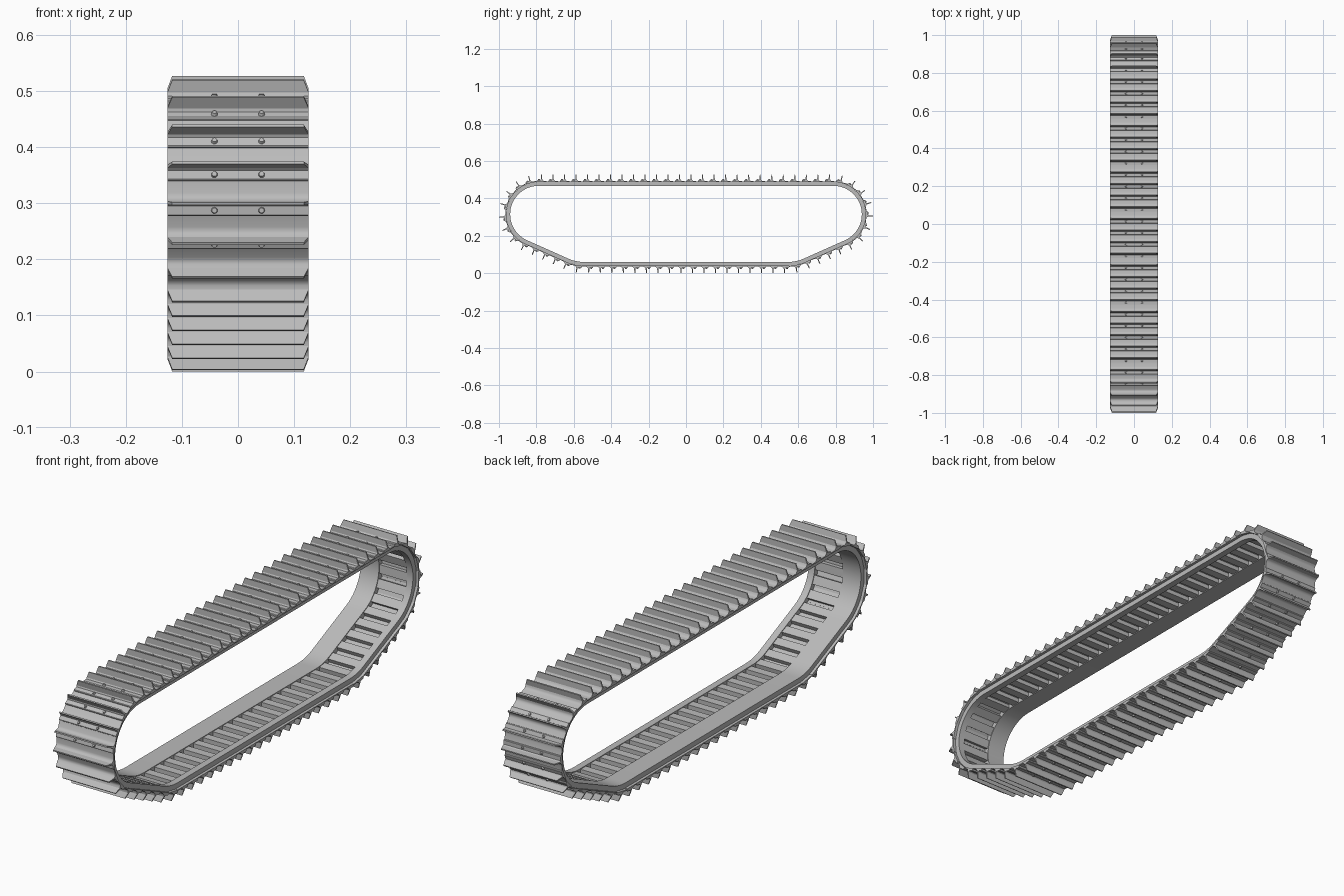
import bpy, bmesh, math
from mathutils import Vector, Matrix

if "Cube" in bpy.data.objects:
    bpy.data.objects.remove(bpy.data.objects["Cube"])

steel = bpy.data.materials.new("track grey")
steel.diffuse_color = (0.5, 0.5, 0.5, 1)
steel.use_nodes = True
steel.node_tree.nodes["Principled BSDF"].inputs["Base Color"].default_value = steel.diffuse_color

# Closed track line in the y-z plane: two end arcs joined by straights
CY, CZ, R = 0.788, 0.315, 0.177
TOP, BOT = CZ + R, 0.035
SLOPE = math.radians(24)
tan_y = CY + R * math.sin(SLOPE)
tan_z = CZ - R * math.cos(SLOPE)
corner_y = tan_y - (tan_z - BOT) / math.tan(SLOPE)

half = []                      # front half, from top centre down to bottom centre
half.append((0.0, TOP))
N_ARC = 28
for i in range(N_ARC + 1):
    a = math.pi / 2 + (math.pi - SLOPE) * i / N_ARC
    half.append((-CY + R * math.cos(a), CZ + R * math.sin(a)))
# softened lower corner
c = Vector((-corner_y, BOT))
d_in = Vector((-math.cos(SLOPE), math.sin(SLOPE))) * 0.05
d_out = Vector((0.05, 0))
for i in range(7):
    t = i / 6
    half.append(tuple((c + d_in) * (1 - t) ** 2 + c * 2 * t * (1 - t) + (c + d_out) * t * t))
half.append((0.0, BOT))
path = [Vector(p) for p in half] + [Vector((-p[0], p[1])) for p in half[-2:0:-1]]
n = len(path)
seg = [(path[(i + 1) % n] - path[i]).length for i in range(n)]
LENGTH = sum(seg)
COUNT = 70
PITCH = LENGTH / COUNT


def frame(s):
    """Matrix at distance s: local x across, y along travel, z outward."""
    s %= LENGTH
    i = 0
    while i < n - 1 and s > seg[i]:
        s -= seg[i]
        i += 1

    def tangent(k):
        return (path[(k + 1) % n] - path[k - 1]).normalized()
    f = s / seg[i]
    p = path[i].lerp(path[(i + 1) % n], f)
    if seg[i] > 0.1:           # long straights keep their own direction
        t = (path[(i + 1) % n] - path[i]).normalized()
    else:
        t = tangent(i).lerp(tangent((i + 1) % n), f).normalized()
    return Matrix(((1, 0, 0, 0),
                   (0, t.x, t.y, p.x),
                   (0, t.y, -t.x, p.y),
                   (0, 0, 0, 1)))


def prism(bm, prof, mat, x0, x1, width=None):
    """Extrude an (along, outward) profile across the track."""
    rows = []
    for side, x in ((0, x0), (1, x1)):
        rows.append([bm.verts.new(mat @ Vector((x + (width(q[1]) if width else 0) * (1 if side == 0 else -1),
                                                q[0], q[1]))) for q in prof])
    k = len(prof)
    for i in range(k):
        j = (i + 1) % k
        bm.faces.new((rows[0][i], rows[0][j], rows[1][j], rows[1][i]))
    bm.faces.new(rows[0][::-1])
    bm.faces.new(rows[1])


def finish(name, bm, angle=30):
    bmesh.ops.recalc_face_normals(bm, faces=bm.faces)
    me = bpy.data.meshes.new(name)
    bm.to_mesh(me)
    bm.free()
    me.materials.append(steel)
    ob = bpy.data.objects.new(name, me)
    bpy.context.collection.objects.link(ob)
    bpy.ops.object.select_all(action='DESELECT')
    ob.select_set(True)
    bpy.context.view_layer.objects.active = ob
    bpy.ops.object.shade_smooth_by_angle(angle=math.radians(angle))
    return ob


frames = [frame((i + 0.5) * PITCH) for i in range(COUNT)]

# Shoe plates: thin tail, fillet up to the cleat, raised strip in front
plate = [(-0.035, -0.005), (-0.035, -0.001), (-0.014, 0.0), (-0.007, 0.002), (-0.003, 0.006),
         (0, 0.012), (0.006, 0.012), (0.009, 0.007), (0.025, 0.006), (0.027, 0.004), (0.027, -0.005)]
bm = bmesh.new()
for m in frames:
    prism(bm, plate, m, -0.126, 0.126)
finish("shoe_plates", bm)

# Cleats with tapered ends
cleat = [(0, 0.012), (0.0005, 0.035), (0.0055, 0.035), (0.006, 0.012)]
bm = bmesh.new()
for m in frames:
    prism(bm, cleat, m, -0.126, 0.126, lambda z: (z - 0.012) * 0.38)
finish("cleats", bm)

# Two bolt heads on each shoe
bm = bmesh.new()
for m in frames:
    for x in (-0.042, 0.042):
        bmesh.ops.create_cone(bm, cap_ends=True, segments=12, radius1=0.006, radius2=0.0045, depth=0.006,
                              matrix=m @ Matrix.Translation((x, 0.0165, 0.0085)))
finish("bolts", bm)


# Continuous inner bands
def band(name, x0, x1, z0, z1):
    bm = bmesh.new()
    rings = []
    dist = 0
    for i in range(n):
        m = frame(dist + 1e-6)
        t = ((path[(i + 1) % n] - path[i]).normalized() + (path[i] - path[i - 1]).normalized()).normalized()
        out = Vector((0, t.y, -t.x))
        p = m.translation
        rings.append([bm.verts.new(p + out * z + Vector((x, 0, 0)))
                      for x, z in ((x0, z0), (x1, z0), (x1, z1), (x0, z1))])
        dist += seg[i]
    for i in range(n):
        a, b = rings[i], rings[(i + 1) % n]
        for k in range(4):
            j = (k + 1) % 4
            bm.faces.new((a[k], a[j], b[j], b[k]))
    finish(name, bm)


band("wide_inner_band", -0.115, -0.035, -0.025, -0.004)
band("narrow_inner_rail", 0.088, 0.115, -0.025, -0.004)

# Cross bars of the slotted side
bm = bmesh.new()
bar = [(-0.017, -0.022), (0.017, -0.022), (0.017, -0.004), (-0.017, -0.004)]
for m in frames:
    prism(bm, bar, m, -0.036, 0.089)
finish("cross_bars", bm)
